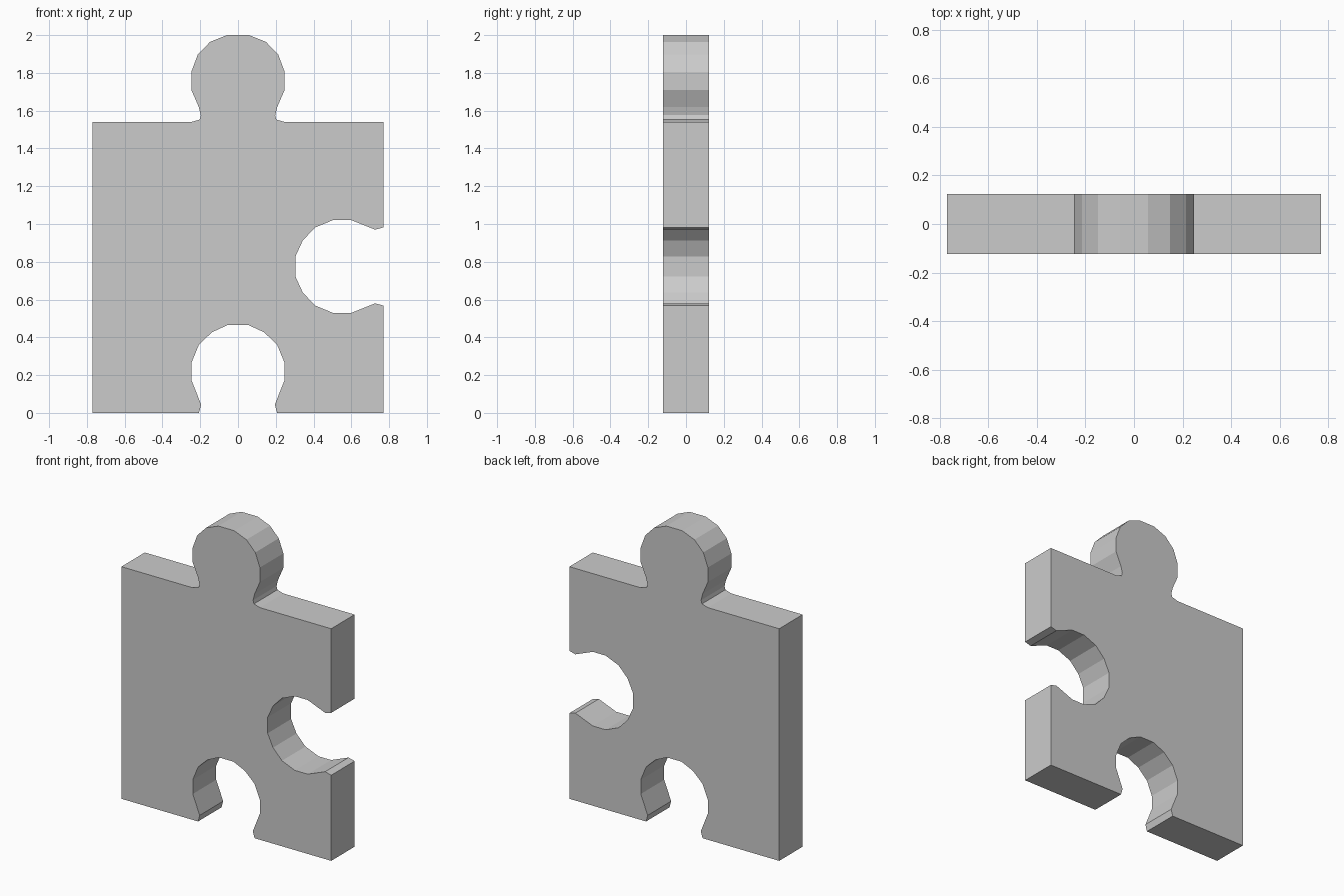
import bpy, bmesh

if "Cube" in bpy.data.objects:
    bpy.data.objects.remove(bpy.data.objects["Cube"])

HALF_W, TOP, HALF_T = 0.77, 1.54, 0.123

# Half outlines as (distance from centre line, distance from the edge)
KNOB = [(0.247, 0), (0.203, 0.013), (0.197, 0.036), (0.208, 0.08), (0.247, 0.17),
        (0.247, 0.266), (0.213, 0.357), (0.148, 0.424), (0.058, 0.46)]
SOCKET = [(0.207, 0), (0.195, 0.044), (0.246, 0.172), (0.246, 0.266),
          (0.207, 0.361), (0.138, 0.427), (0.053, 0.466)]


def mirrored(half):
    """Full outline running from the negative side to the positive side."""
    return [(-a, d) for a, d in half] + [(a, d) for a, d in reversed(half)]


# Walk around the piece: bottom socket, right socket, top knob, plain left edge
outline = [(-HALF_W, 0)]
outline += [(a, d) for a, d in mirrored(SOCKET)]
outline += [(HALF_W, 0)]
outline += [(HALF_W - d, 0.775 + a) for a, d in mirrored(SOCKET)]
outline += [(HALF_W, TOP)]
outline += [(-a, TOP + d) for a, d in mirrored(KNOB)]
outline += [(-HALF_W, TOP)]

# Extrude the outline through the thickness
bm = bmesh.new()
face = bm.faces.new([bm.verts.new((x, -HALF_T, z)) for x, z in outline])
result = bmesh.ops.extrude_face_region(bm, geom=[face], use_keep_orig=True)
moved = [g for g in result["geom"] if isinstance(g, bmesh.types.BMVert)]
bmesh.ops.translate(bm, verts=moved, vec=(0, 2 * HALF_T, 0))
bmesh.ops.recalc_face_normals(bm, faces=bm.faces[:])

mesh = bpy.data.meshes.new("puzzle_piece")
bm.to_mesh(mesh)
bm.free()
piece = bpy.data.objects.new("puzzle_piece", mesh)
bpy.context.collection.objects.link(piece)
